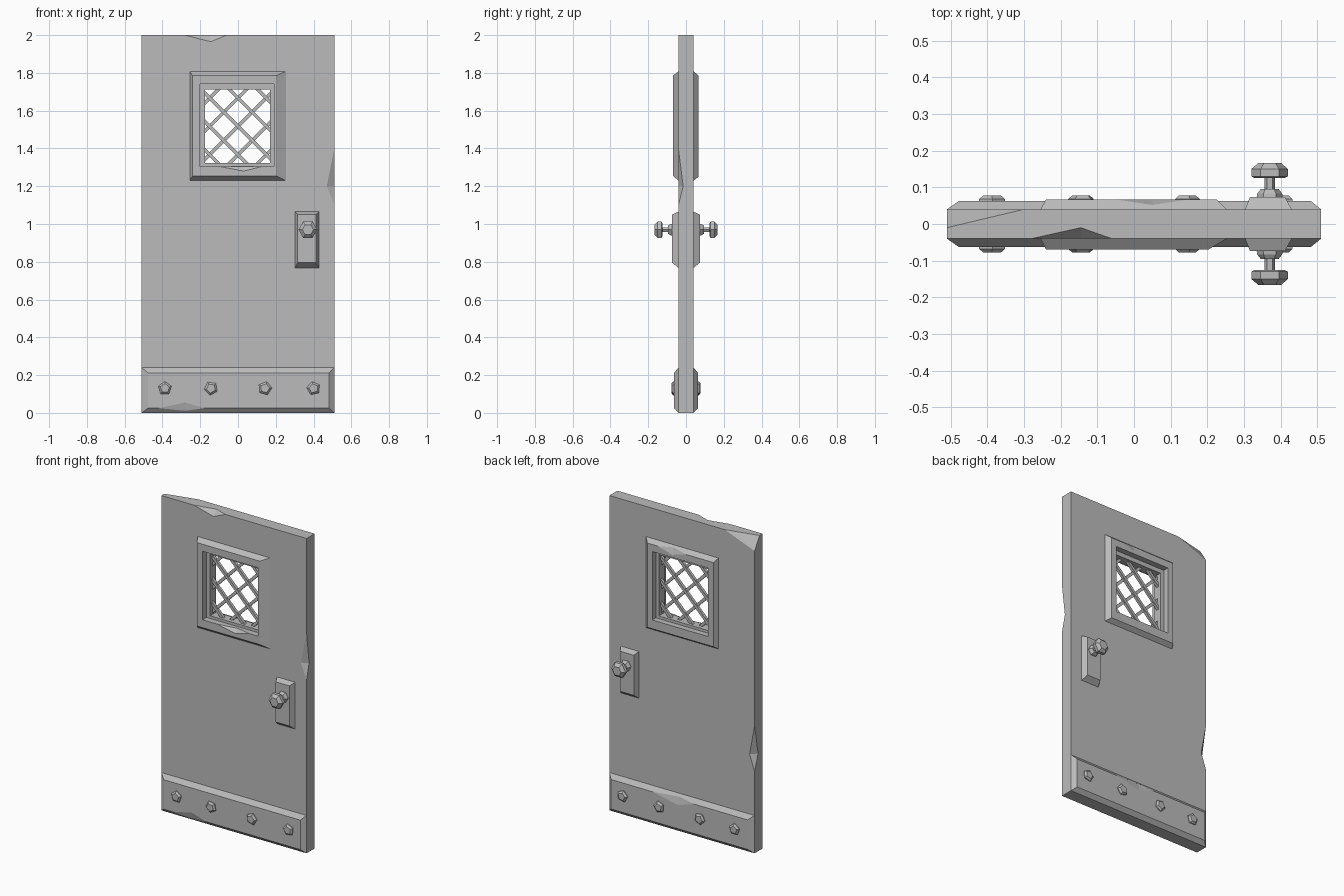
import bpy, bmesh, math
from mathutils import Vector, Matrix

cube = bpy.data.objects.get("Cube")
if cube:
    bpy.data.objects.remove(cube, do_unlink=True)

grey = bpy.data.materials.new("plain_grey")
grey.use_nodes = True
COLOUR = (0.5, 0.5, 0.5, 1)
grey.diffuse_color = COLOUR
grey.node_tree.nodes["Principled BSDF"].inputs["Base Color"].default_value = COLOUR


def finish(name, bm):
    bmesh.ops.recalc_face_normals(bm, faces=bm.faces)
    mesh = bpy.data.meshes.new(name)
    bm.to_mesh(mesh)
    bm.free()
    mesh.materials.append(grey)
    obj = bpy.data.objects.new(name, mesh)
    bpy.context.collection.objects.link(obj)
    return obj


def skin(bm, rings, closed=False):
    """Join vertex rings with quads; cap the ends unless closed."""
    count = len(rings[0])
    pairs = list(zip(rings, rings[1:]))
    if closed:
        pairs.append((rings[-1], rings[0]))
    for a, b in pairs:
        for i in range(count):
            j = (i + 1) % count
            bm.faces.new((a[i], a[j], b[j], b[i]))
    if not closed:
        bm.faces.new(rings[0])
        bm.faces.new(rings[-1])


def rect_loft(name, sections, closed=False):
    """Loft through upright rectangles given as x0, x1, z0, z1, y."""
    bm = bmesh.new()
    rings = [[bm.verts.new(p) for p in ((x0, y, z0), (x1, y, z0), (x1, y, z1), (x0, y, z1))]
             for x0, x1, z0, z1, y in sections]
    skin(bm, rings, closed)
    return finish(name, bm)


def turned(name, x, z, side, profile, sides, turn=0.0):
    """Low-sided solid turned about a y axis; profile is (y, radius)."""
    bm = bmesh.new()
    rings = []
    for y, r in profile:
        angles = [turn + math.tau * i / sides for i in range(sides)]
        rings.append([bm.verts.new((x + r * math.cos(a), side * y, z + r * math.sin(a)))
                      for a in angles])
    skin(bm, rings)
    return finish(name, bm)


def cut(obj, cutter):
    """Subtract the cutter, keep the result and discard the cutter."""
    cutter.hide_render = True
    mod = obj.modifiers.new("cut", "BOOLEAN")
    mod.operation, mod.solver, mod.object = "DIFFERENCE", "EXACT", cutter
    graph = bpy.context.evaluated_depsgraph_get()
    graph.update()
    mesh = bpy.data.meshes.new_from_object(obj.evaluated_get(graph))
    obj.modifiers.clear()
    obj.data = mesh
    bpy.data.objects.remove(cutter, do_unlink=True)


def chip(obj, start, end, c, d, out):
    """Knock a two-facet chip from the edge start-end, as deep as c and d."""
    bm = bmesh.new()
    middle = (Vector(start) + Vector(end)) / 2
    for p in (start, end, c, d, middle + Vector(out)):
        bm.verts.new(p)
    bmesh.ops.convex_hull(bm, input=bm.verts)
    cut(obj, finish("chip_cutter", bm))


# Door slab with the window opening
W, T = 0.51, 0.04
door = rect_loft("door_slab", [(-W, W, 0, 2, -T), (-W, W, 0, 2, T)])
cut(door, rect_loft("opening_cutter", [(-0.21, 0.21, 1.29, 1.75, -0.2), (-0.21, 0.21, 1.29, 1.75, 0.2)]))

# Worn chips along the slab edges
chip(door, (-0.28, -T, 2), (-0.06, -T, 2), (-0.145, -T, 1.965), (-0.145, -0.01, 2), (0, -0.05, 0.05))
chip(door, (W, -T, 1.1), (W, -T, 1.4), (0.47, -T, 1.2), (W, -0.015, 1.2), (0.05, -0.05, 0))
chip(door, (-W, T, 0.52), (-W, T, 0.81), (-0.475, T, 0.62), (-W, 0.005, 0.62), (-0.05, 0.05, 0))
# Broken back top corner
chip(door, (-0.3, T, 2), (-W, T, 1.92), (-W, -0.01, 2), (-W, T, 2), (-0.1, 0.08, 0.1))

# Window frame: bevelled outside, recessed lip inside, on both faces
outer = (-0.255, 0.253, 1.23, 1.808)
opening = (-0.2, 0.19, 1.305, 1.74)
lip = (-0.175, 0.17, 1.322, 1.712)
frame = rect_loft("window_frame", [
    (*outer, -T),
    (-0.24, 0.202, 1.255, 1.785, -0.07),
    (*opening, -0.07),
    (*opening, -0.03),
    (*lip, -0.03),
    (*lip, 0.03),
    (*opening, 0.03),
    (*opening, 0.067),
    (-0.24, 0.225, 1.25, 1.785, 0.067),
    (*outer, T),
], closed=True)
chip(frame, (-0.1, -0.07, 1.305), (0.13, -0.07, 1.305), (0.03, -0.07, 1.28), (0.03, -0.05, 1.305), (0, -0.03, 0.03))
chip(frame, (-0.05, 0.067, 1.785), (0.15, 0.067, 1.785), (0.05, 0.067, 1.757), (0.05, 0.052, 1.798), (0, 0.03, 0.03))

# Diagonal lattice, clipped to run just inside the frame
HALF_X, HALF_Z, MID_Z = 0.185, 0.205, 1.517
bm = bmesh.new()
for slope in (1, -1):
    for k in range(-2, 3):
        shift = 0.15 * k
        low = max(-HALF_Z, slope * -shift - HALF_X)
        high = min(HALF_Z, slope * -shift + HALF_X)
        middle = (low + high) / 2
        length = (high - low) * math.sqrt(2)
        place = Matrix.Translation((shift + slope * middle, 0.004 * slope, MID_Z + middle))
        place = place @ Matrix.Rotation(slope * math.pi / 4, 4, "Y")
        place = place @ Matrix.Diagonal((0.018, 0.018, length, 1))
        bmesh.ops.create_cube(bm, size=1, matrix=place)
finish("window_lattice", bm)

# Fittings repeated on the front and back faces
for side, label in ((-1, "front"), (1, "back")):
    kick = rect_loft(label + "_kick_plate", [
        (-W, W, 0, 0.24, side * T),
        (-0.477, 0.482, 0.025, 0.212, side * 0.063)])
    if side < 0:
        chip(kick, (-0.42, -0.063, 0.025), (-0.18, -0.063, 0.025), (-0.28, -0.063, 0.055),
             (-0.28, -0.05, 0.011), (0, -0.03, -0.03))
    else:
        chip(kick, (-0.1, 0.063, 0.212), (0.19, 0.063, 0.212), (0.01, 0.063, 0.175),
             (0.01, 0.052, 0.225), (0, 0.03, 0.03))

    # Five-sided rivets
    for i, x in enumerate((-0.387, -0.143, 0.143, 0.4)):
        turned(f"{label}_rivet_{i + 1}", x, 0.13, side,
               [(0.06, 0.037), (0.068, 0.037), (0.078, 0.025)], 5, 0.3 + 0.5 * i)

    # Handle plate, collar, stem and six-sided knob
    rect_loft(label + "_handle_plate", [
        (0.303, 0.43, 0.768, 1.065, side * T),
        (0.316, 0.412, 0.795, 1.05, side * 0.073)])
    turned(label + "_handle_knob", 0.37, 0.97, side,
           [(0.07, 0.036), (0.083, 0.034), (0.096, 0.024), (0.096, 0.014), (0.125, 0.014),
            (0.125, 0.04), (0.13, 0.05), (0.15, 0.05), (0.167, 0.03)], 6)
